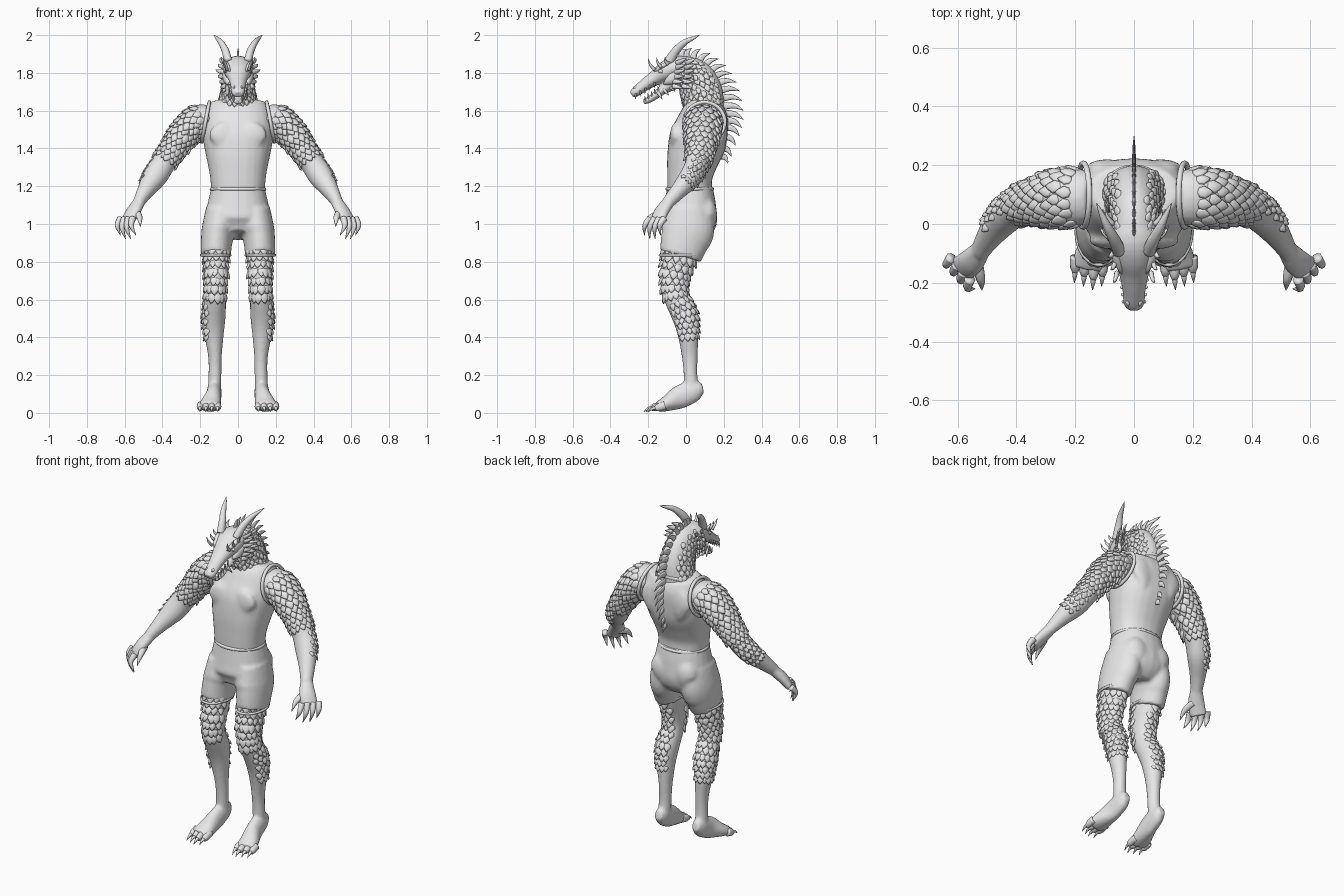
import bpy, bmesh, random
from math import cos, sin, pi, tau, copysign
from mathutils import Vector

random.seed(4)
X, Y, Z = Vector((1, 0, 0)), Vector((0, 1, 0)), Vector((0, 0, 1))

cube = bpy.data.objects.get("Cube")
if cube:
    bpy.data.objects.remove(cube, do_unlink=True)

clay = bpy.data.materials.new("light_grey")
clay.use_nodes = True
clay.diffuse_color = (0.8, 0.8, 0.8, 1)
clay.node_tree.nodes["Principled BSDF"].inputs["Base Color"].default_value = (0.8, 0.8, 0.8, 1)


# ---- helpers: a section is (x, y, z, half_width, half_depth) ----
def sample(secs, t):
    last = len(secs) - 1
    f = min(t, 0.9999) * last
    i = int(f)
    f -= i
    a, b, c, d = [Vector(secs[max(0, min(last, i + k))]) for k in (-1, 0, 1, 2)]
    return b + ((c - a) + ((a * 2 - b * 5 + c * 4 - d) + (b * 3 - a - c * 3 + d) * f) * f) * (f / 2)


def frame(secs, t, ref):
    s = sample(secs, t)
    step = sample(secs, min(t + 0.02, 1)) - sample(secs, max(t - 0.02, 0))
    tan = Vector(step[:3]).normalized()
    side = (ref - tan * ref.dot(tan)).normalized()
    return Vector(s[:3]), side, tan.cross(side), tan, s[3], s[4]


def bridge(bm, rows, closed=False):
    n = len(rows[0])
    for j in range(len(rows) - (not closed)):
        a, b = rows[j], rows[(j + 1) % len(rows)]
        for k in range(n):
            bm.faces.new((a[k], a[(k + 1) % n], b[(k + 1) % n], b[k]))


def loft(bm, secs, ref=X, rings=28, sides=24, square=1.0):
    rows = []
    for j in range(rings + 1):
        c, side, up, tan, a, b = frame(secs, j / rings, ref)
        row = []
        for k in range(sides):
            u, v = cos(tau * k / sides), sin(tau * k / sides)
            u, v = copysign(abs(u) ** square, u), copysign(abs(v) ** square, v)
            row.append(bm.verts.new(c + side * (a * u) + up * (b * v)))
        rows.append(row)
    bridge(bm, rows)
    bm.faces.new(rows[0][::-1])
    bm.faces.new(rows[-1])


def spike(bm, base, tip, r, bend=(0, 0, 0), flat=1.0, rings=6):
    base, tip = Vector(base), Vector(tip)
    mid = (base + tip) / 2 + Vector(bend)
    d = (tip - base).normalized()
    secs = [(*p, r * k * flat, r * k) for p, k in ((base, 1), (mid, 0.72), (tip, 0.06))]
    loft(bm, secs, Y if abs(d.x) > 0.8 else X, rings, 8)


def leaf(bm, p, d, n, length, width, height, detail=4):
    side = d.cross(n).normalized()
    ball = bmesh.ops.create_uvsphere(bm, u_segments=2 * detail, v_segments=detail, radius=1)
    for v in ball["verts"]:
        x, y, z = v.co
        taper = 1 - 0.6 * max(0, y)
        v.co = p + side * (width * x * taper) + d * (length * y) + n * (height * z)


def scales(bm, secs, ref, span, rows, count, middle, spread, size):
    for r in range(rows):
        t = span[0] + (span[1] - span[0]) * r / (rows - 1)
        c, side, up, tan, a, b = frame(secs, t, ref)
        for k in range(count):
            ang = middle + spread * ((k + 0.5 * (r % 2)) / count - 0.5) + random.uniform(-0.08, 0.08)
            n = (side * (cos(ang) / a) + up * (sin(ang) / b)).normalized()
            p = c + side * (a * cos(ang)) + up * (b * sin(ang))
            s = size * random.uniform(0.85, 1.15)
            leaf(bm, p, (tan + n * 0.3).normalized(), n, s, s * 0.75, s * 0.26)


def band(bm, c, u, v, r):
    c, u, v = Vector(c), Vector(u), Vector(v)
    axis = u.cross(v).normalized()
    rows = []
    for i in range(48):
        off = u * cos(tau * i / 48) + v * sin(tau * i / 48)
        out = off.normalized()
        rows.append([bm.verts.new(c + off + out * (r * cos(tau * k / 8)) + axis * (r * sin(tau * k / 8)))
                     for k in range(8)])
    bridge(bm, rows, True)


def finish(name, bm, mirror=True, voxel=0):
    bmesh.ops.recalc_face_normals(bm, faces=bm.faces)
    for f in bm.faces:
        f.smooth = True
    mesh = bpy.data.meshes.new(name)
    bm.to_mesh(mesh)
    bm.free()
    mesh.materials.append(clay)
    ob = bpy.data.objects.new(name, mesh)
    bpy.context.collection.objects.link(ob)
    if mirror:
        ob.modifiers.new("mirror", "MIRROR").use_mirror_merge = False
    if voxel:
        m = ob.modifiers.new("fuse", "REMESH")
        m.mode, m.voxel_size, m.use_smooth_shade = "VOXEL", voxel, True
        m = ob.modifiers.new("relax", "SMOOTH")
        m.factor, m.iterations = 0.5, 2


# ---- legs, feet, toes and claws ----
leg = [(.11, -.03, .95, .075, .09), (.115, -.035, .83, .069, .092), (.115, -.06, .72, .062, .078),
       (.12, -.055, .62, .057, .065), (.127, -.008, .52, .062, .07), (.127, .01, .42, .052, .055),
       (.122, .02, .3, .036, .042), (.122, .024, .2, .034, .036), (.125, .03, .12, .036, .042)]
foot = [(.125, .09, .13, .022, .025), (.125, .05, .12, .037, .055), (.13, -.03, .085, .042, .062),
        (.145, -.1, .05, .055, .042), (.155, -.15, .032, .058, .027)]
bm = bmesh.new()
loft(bm, leg)
loft(bm, foot)
leaf(bm, Vector((.118, -.095, .64)), -Z, -Y, .05, .035, .03, 8)
finish("legs", bm, voxel=.009)

bm = bmesh.new()
for k in range(4):
    x = .107 + .031 * k
    y = -.185 + .012 * abs(k - 1)
    loft(bm, [(x, -.11, .04, .018, .022), (x, y + .02, .03, .018, .021), (x, y, .022, .012, .014)], X, 8, 12)
    spike(bm, (x, y + .01, .026), (x + .003, y - .04, .004), .011, (0, 0, .008))
finish("clawed_toes", bm)

bm = bmesh.new()
scales(bm, leg, X, (.1, .37), 7, 11, .6, 5.0, .03)
scales(bm, leg, X, (.43, .64), 7, 7, -.6, 3.2, .026)
finish("leg_scales", bm)

# ---- arms, hands and clawed fingers ----
arm = [(.15, .09, 1.56, .09, .07), (.21, .09, 1.545, .098, .085), (.28, .085, 1.48, .092, .08),
       (.34, .075, 1.4, .074, .067), (.395, .06, 1.32, .064, .064), (.44, .025, 1.25, .06, .064),
       (.49, -.04, 1.175, .044, .045), (.525, -.095, 1.115, .034, .031)]
hand = [(.515, -.08, 1.13, .031, .03), (.555, -.13, 1.065, .046, .03), (.588, -.153, 1.01, .046, .022)]
bm = bmesh.new()
loft(bm, arm, Y)
loft(bm, hand, X + Y, 12)
finish("arms", bm, voxel=.008)

bm = bmesh.new()
for k in range(4):
    f = k / 3
    drop = .02 * (k in (1, 2))
    knuckle = Vector((.558, -.188, 1.03)).lerp(Vector((.622, -.115, 1.03)), f)
    tip = Vector((.54, -.22, .94 - drop)).lerp(Vector((.622, -.135, .94 - drop)), f)
    spike(bm, knuckle, tip, .019, (.016, -.014, .006), rings=12)
spike(bm, (.535, -.13, 1.06), (.517, -.225, .985), .021, (-.005, -.012, .01), rings=12)
finish("clawed_fingers", bm)

bm = bmesh.new()
scales(bm, arm, Y, (.13, .52), 11, 13, pi / 2, 5.8, .031)
scales(bm, arm, Y, (.56, .78), 6, 5, .9, 2.2, .02)
finish("arm_scales", bm)

# ---- neck and head ----
neck = [(0, .1, 1.5, .12, .1), (0, .1, 1.6, .115, .1), (0, .085, 1.69, .092, .11),
        (0, .05, 1.77, .08, .1), (0, -.01, 1.81, .076, .08), (0, -.07, 1.815, .07, .06)]
skull = [(0, .02, 1.82, .06, .06), (0, -.05, 1.83, .08, .06), (0, -.11, 1.805, .073, .055),
         (0, -.165, 1.772, .052, .04), (0, -.22, 1.735, .04, .032), (0, -.27, 1.697, .035, .026),
         (0, -.288, 1.685, .022, .016)]
jaw = [(0, -.04, 1.77, .06, .05), (0, -.12, 1.712, .045, .026), (0, -.185, 1.664, .034, .018),
       (0, -.225, 1.645, .02, .013)]
bm = bmesh.new()
loft(bm, neck)
loft(bm, skull)
loft(bm, jaw)
finish("head_and_neck", bm, mirror=False, voxel=.006)

bm = bmesh.new()
leaf(bm, Vector((.056, -.125, 1.835)), Vector((-.25, -.8, -.45)).normalized(), Z, .055, .016, .014, 6)
leaf(bm, Vector((.06, -.07, 1.77)), Vector((-.2, -.8, -.5)).normalized(), X, .06, .035, .02, 6)
leaf(bm, Vector((.02, -.265, 1.722)), -Y, Z, .016, .01, .01, 6)
finish("brows_cheeks_and_nostrils", bm)

bm = bmesh.new()
leaf(bm, Vector((.064, -.135, 1.808)), -Y, X, .015, .01, .007, 6)
finish("eyes", bm)

bm = bmesh.new()
for k in range(5):
    f = k / 4
    spike(bm, (.036 + .012 * f, -.265 + .1 * f, 1.69 + .06 * f), (.034 + .012 * f, -.268 + .1 * f, 1.66 + .06 * f), .006)
    spike(bm, (.02 + .016 * f, -.215 + .07 * f, 1.65 + .05 * f), (.021 + .016 * f, -.22 + .07 * f, 1.682 + .05 * f), .005)
finish("teeth", bm)

# ---- long swept horns, brow spikes and cheek frill ----
bm = bmesh.new()
horn = [(.052, -.09, 1.86, .022, .026), (.066, -.055, 1.915, .02, .022), (.09, -.01, 1.96, .015, .016),
        (.113, .04, 1.985, .008, .009), (.128, .072, 2, .001, .001)]
loft(bm, horn, X, 24, 16)
finish("horns", bm)

bm = bmesh.new()
for k in range(3):
    spike(bm, (.058 + .006 * k, -.165 + .035 * k, 1.815 + .015 * k),
          (.07 + .01 * k, -.2 + .045 * k, 1.875 + .005 * k), .009, (0, -.008, 0))
for row in range(2):
    for k in range(6):
        f = k / 5
        y = -.07 + .05 * row + .02 * f
        spike(bm, (.07, y, 1.73 + .12 * f), (.118 - .012 * abs(k - 3), y + .055, 1.72 + .16 * f), .014, (.01, 0, 0), .6)
for k in range(4):
    spike(bm, (.035, -.15 + .03 * k, 1.7 + .015 * k), (.05, -.125 + .035 * k, 1.66 + .02 * k), .01)
finish("face_spikes", bm)

bm = bmesh.new()
scales(bm, neck[::-1], X, (.12, .72), 12, 15, pi / 2, 5.0, .021)
finish("neck_scales", bm, mirror=False)

# ---- row of flat spines down the back ----
ridge = [(0, -.02, 1.885, 0, 0), (0, .06, 1.865, 0, 0), (0, .135, 1.8, 0, 0), (0, .185, 1.71, 0, 0),
         (0, .215, 1.6, 0, 0), (0, .215, 1.5, 0, 0), (0, .185, 1.36, 0, 0)]
bm = bmesh.new()
for k in range(17):
    t = k / 16
    c, side, up, tan, a, b = frame(ridge, t, X)
    size = .045 + .045 * sin(pi * t)
    tip = c - up * size + tan * (size * (.3 + .35 * t))
    spike(bm, c + up * .02, tip, .02, -up * .01 - tan * .012, .35)
finish("back_spines", bm, mirror=False)

# ---- sleeveless shirt with trim ----
shirt = [(0, .02, 1.17, .142, .118), (0, .02, 1.25, .148, .12), (0, .035, 1.34, .165, .137),
         (0, .062, 1.44, .184, .153), (0, .088, 1.53, .187, .138), (0, .103, 1.6, .172, .118),
         (0, .112, 1.645, .15, .085)]
bm = bmesh.new()
loft(bm, shirt, square=.86)
for s in (-1, 1):
    leaf(bm, Vector((.08 * s, -.055, 1.46)), -Z, -Y, .08, .075, .03, 8)
    leaf(bm, Vector((.09 * s, .19, 1.5)), -Z, Y, .1, .075, .03, 8)
finish("shirt", bm, mirror=False, voxel=.012)

bm = bmesh.new()
band(bm, (.172, .098, 1.54), (0, .108, 0), (-.02, 0, .105), .01)
finish("armhole_trim", bm)
bm = bmesh.new()
band(bm, (0, .08, 1.607), (.112, 0, 0), (0, .112, .045), .011)
finish("neckline_trim", bm, mirror=False)

# ---- shorts with waistband and hems ----
hips = [(0, .02, 1.2, .14, .12), (0, .022, 1.1, .162, .137), (0, .018, 1.01, .175, .143), (0, 0, .94, .12, .1)]
short_leg = [(.09, .015, 1.08, .08, .12), (.104, .01, .97, .088, .14), (.114, -.01, .9, .083, .127),
             (.118, -.03, .83, .08, .112)]
bm = bmesh.new()
loft(bm, hips, square=.9)
loft(bm, short_leg)
leaf(bm, Vector((.075, .11, 1.05)), -Z, Y, .09, .075, .055, 8)
finish("shorts", bm, voxel=.011)

bm = bmesh.new()
band(bm, (.118, -.029, .835), (.077, 0, 0), (0, .109, 0), .007)
finish("shorts_hems", bm)
bm = bmesh.new()
band(bm, (0, .02, 1.185), (.141, 0, 0), (0, .12, 0), .009)
finish("waistband", bm, mirror=False)
